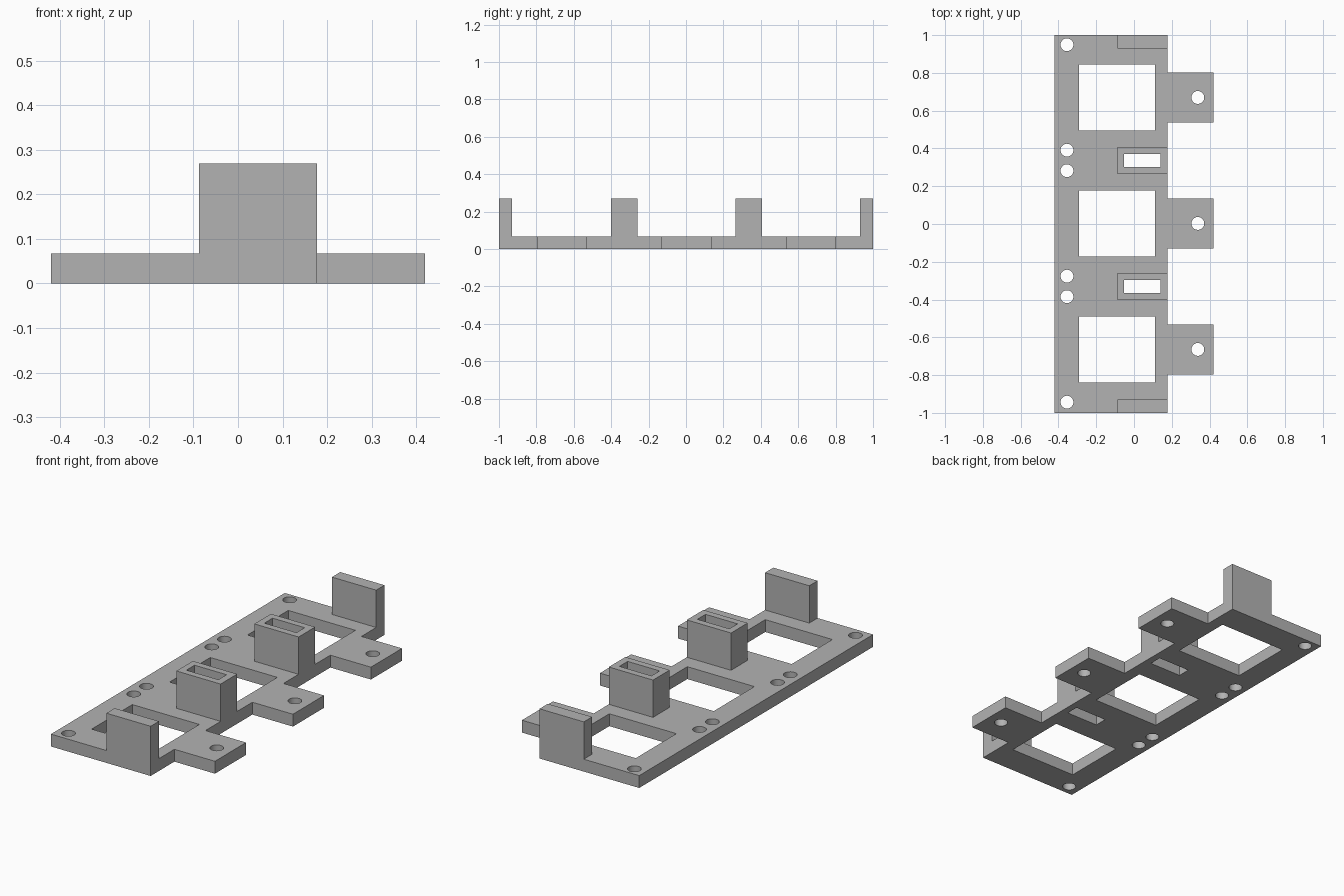
import bpy
import bmesh
from math import cos, sin, pi, radians

cube = bpy.data.objects.get("Cube")
if cube:
    bpy.data.objects.remove(cube, do_unlink=True)

GREY = (0.45, 0.45, 0.45, 1)
grey = bpy.data.materials.new("plain grey")
grey.use_nodes = True
grey.diffuse_color = GREY
grey.node_tree.nodes["Principled BSDF"].inputs["Base Color"].default_value = GREY

# Main dimensions
LEFT, EDGE, RIGHT, END = -0.42, 0.177, 0.42, 1.0
THICK, TOP = 0.067, 0.269
BLOCK_X = -0.088
PITCH = 0.667
MID = 0.003


def rect(x0, x1, y0, y1):
    return [(x0, y0), (x1, y0), (x1, y1), (x0, y1)]


def circle(x, y, r=0.034, sides=32):
    return [(x + r * cos(2 * pi * i / sides), y + r * sin(2 * pi * i / sides))
            for i in range(sides)]


def prism(name, loops, z0, z1):
    """Extrude an outline, with any further loops cut out as holes."""
    curve = bpy.data.curves.new(name, "CURVE")
    curve.dimensions = "2D"
    curve.fill_mode = "BOTH"
    curve.extrude = (z1 - z0) / 2
    for loop in loops:
        spline = curve.splines.new("POLY")
        spline.points.add(len(loop) - 1)
        for point, (x, y) in zip(spline.points, loop):
            point.co = (x, y, 0, 1)
        spline.use_cyclic_u = True
    helper = bpy.data.objects.new(name + " outline", curve)
    bpy.context.collection.objects.link(helper)
    graph = bpy.context.evaluated_depsgraph_get()
    mesh = bpy.data.meshes.new_from_object(helper.evaluated_get(graph))
    bpy.data.objects.remove(helper, do_unlink=True)

    bm = bmesh.new()
    bm.from_mesh(mesh)
    bmesh.ops.remove_doubles(bm, verts=bm.verts, dist=0.0001)
    bmesh.ops.translate(bm, verts=bm.verts, vec=(0, 0, (z0 + z1) / 2))
    bmesh.ops.recalc_face_normals(bm, faces=bm.faces)
    for face in bm.faces:
        face.smooth = True
        face.material_index = 0
    bm.to_mesh(mesh)
    bm.free()
    mesh.set_sharp_from_angle(angle=radians(30))
    mesh.materials.clear()
    mesh.materials.append(grey)
    obj = bpy.data.objects.new(name, mesh)
    bpy.context.collection.objects.link(obj)
    return obj


# Base plate outline with three tabs along one edge
centres = [MID + PITCH * k for k in (-1, 0, 1)]
outline = [(LEFT, END), (LEFT, -END), (EDGE, -END)]
for y in centres:
    outline += [(EDGE, y - 0.133), (RIGHT, y - 0.133),
                (RIGHT, y + 0.133), (EDGE, y + 0.133)]
outline.append((EDGE, END))

# Windows, tab holes and the row of screw holes
holes = []
for y in centres:
    holes.append(rect(-0.29, 0.112, y - 0.174, y + 0.174))
    holes.append(circle(0.338, y))
    holes += [circle(-0.355, y - 0.279), circle(-0.355, y + 0.279)]

# Slots that run through the blocks and the plate
block_centres = [MID + PITCH * k for k in (-0.5, 0.5)]
slots = [rect(-0.053, 0.139, y - 0.035, y + 0.035) for y in block_centres]
prism("base_plate", [outline] + holes + slots, 0, THICK)

# Hollow blocks between the windows
for name, y, slot in zip(("front_block", "back_block"), block_centres, slots):
    prism(name, [rect(BLOCK_X, EDGE, y - 0.071, y + 0.071), slot], THICK, TOP)

# Upright walls at both ends
prism("front_wall", [rect(BLOCK_X, EDGE, -END, -0.929)], THICK, TOP)
prism("back_wall", [rect(BLOCK_X, EDGE, 0.929, END)], THICK, TOP)
